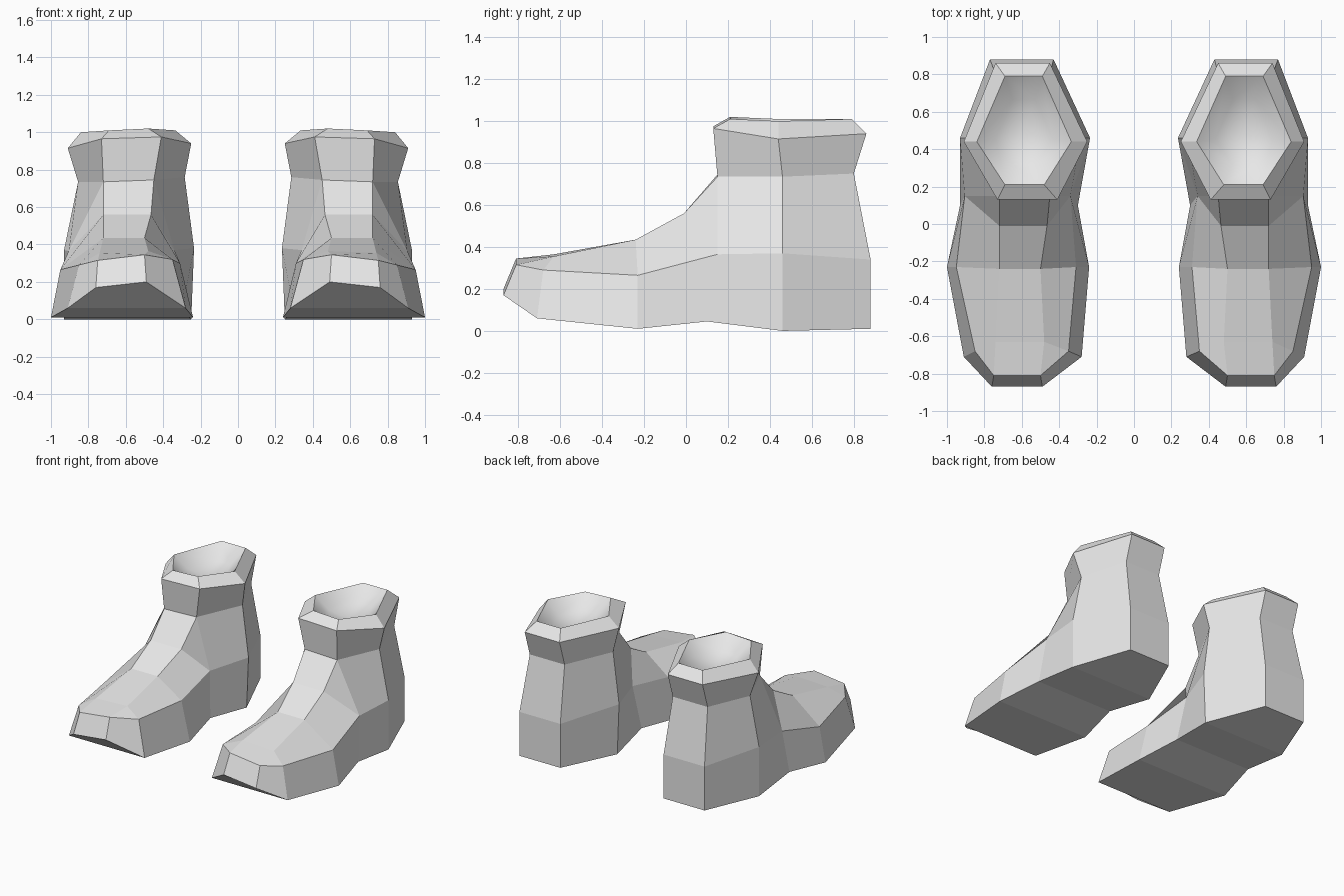
import bpy
import bmesh
from mathutils import Vector

cube = bpy.data.objects.get("Cube")
if cube:
    bpy.data.objects.remove(cube)

GREY = (0.8, 0.8, 0.8, 1)
grey = bpy.data.materials.new("plain_grey")
grey.use_nodes = True
grey.diffuse_color = GREY
grey.node_tree.nodes["Principled BSDF"].inputs["Base Color"].default_value = GREY

# Stations run from toe to heel: inner x, outer x, y, inner z, outer z
SOLE = [(.49, .76, -.87, .2, .17), (.28, .91, -.71, .06, .06),
        (.24, 1, -.23, .01, .01), (.3, .93, .1, .045, .045),
        (.25, .93, .46, 0, 0), (.43, .77, .88, .01, .01)]
MIDDLE = [(.5, .75, -.81, .345, .315), (.35, .85, -.68, .32, .29),
          (.31, .95, -.23, .3, .265), (.34, .905, .15, .37, .365),
          (.235, .93, .46, .38, .37), (.43, .77, .88, .34, .34)]
INSTEP = [(.48, .74, -.63, .365, .355), (.5, .72, -.24, .435, .435),
          (.465, .72, -.01, .56, .56)]
ANKLE = [(.45, .72, .15, .745, .735), (.285, .855, .46, .76, .735),
         (.45, .74, .8, .75, .75)]
COLLAR = [(.41, .73, .13, .975, .965), (.25, .91, .44, .94, .915),
          (.45, .74, .86, .94, .94)]
RIM = [(.48, .69, .21, 1.02, 1.01), (.335, .84, .44, 1.01, 1),
       (.49, .69, .79, 1.01, 1.01)]


def build_boot(name, side):
    bm = bmesh.new()

    def stations(rows):
        """Make an inner and outer vertex for each station."""
        return [(bm.verts.new((side * xi, y, zi)), bm.verts.new((side * xo, y, zo)))
                for xi, xo, y, zi, zo in rows]

    def bridge(a, b):
        """Join two stations across the boot."""
        bm.faces.new((a[0], a[1], b[1], b[0]))

    def side_face(*points):
        """Make one face on the inner side and one on the outer side."""
        for k in (0, 1):
            bm.faces.new([p[k] for p in points])

    def wall(low, high):
        for i in range(len(low) - 1):
            side_face(low[i], low[i + 1], high[i + 1], high[i])

    sole, middle, instep, ankle, collar, rim = map(
        stations, (SOLE, MIDDLE, INSTEP, ANKLE, COLLAR, RIM))

    # Foot sides, ankle sides and flared collar
    wall(sole, middle)
    side_face(middle[0], middle[1], instep[0])
    wall(middle[1:4], instep)
    side_face(middle[3], ankle[0], instep[2])
    wall(middle[3:], ankle)
    wall(ankle, collar)
    wall(collar, rim)

    # Sole, then one strip up the front and one up the back
    front = [sole[0], middle[0], *instep, ankle[0], collar[0], rim[0]]
    back = [level[-1] for level in (sole, middle, ankle, collar, rim)]
    for strip in (sole, front, back):
        for a, b in zip(strip, strip[1:]):
            bridge(a, b)

    # Shallow, smooth dished opening
    loop = [rim[0][0], rim[0][1], rim[1][1], rim[2][1], rim[2][0], rim[1][0]]
    centre = sum((v.co for v in loop), Vector()) / len(loop)
    inner = [bm.verts.new(centre.lerp(v.co, .6) - Vector((0, 0, .09))) for v in loop]
    bottom = bm.verts.new(centre - Vector((0, 0, .13)))
    for i in range(len(loop)):
        j = (i + 1) % len(loop)
        for points in ((loop[i], loop[j], inner[j], inner[i]),
                       (inner[i], inner[j], bottom)):
            bm.faces.new(points).smooth = True

    bmesh.ops.recalc_face_normals(bm, faces=bm.faces)
    mesh = bpy.data.meshes.new(name)
    bm.to_mesh(mesh)
    bm.free()
    mesh.materials.append(grey)
    boot = bpy.data.objects.new(name, mesh)
    bpy.context.collection.objects.link(boot)


build_boot("left_boot", 1)
build_boot("right_boot", -1)
